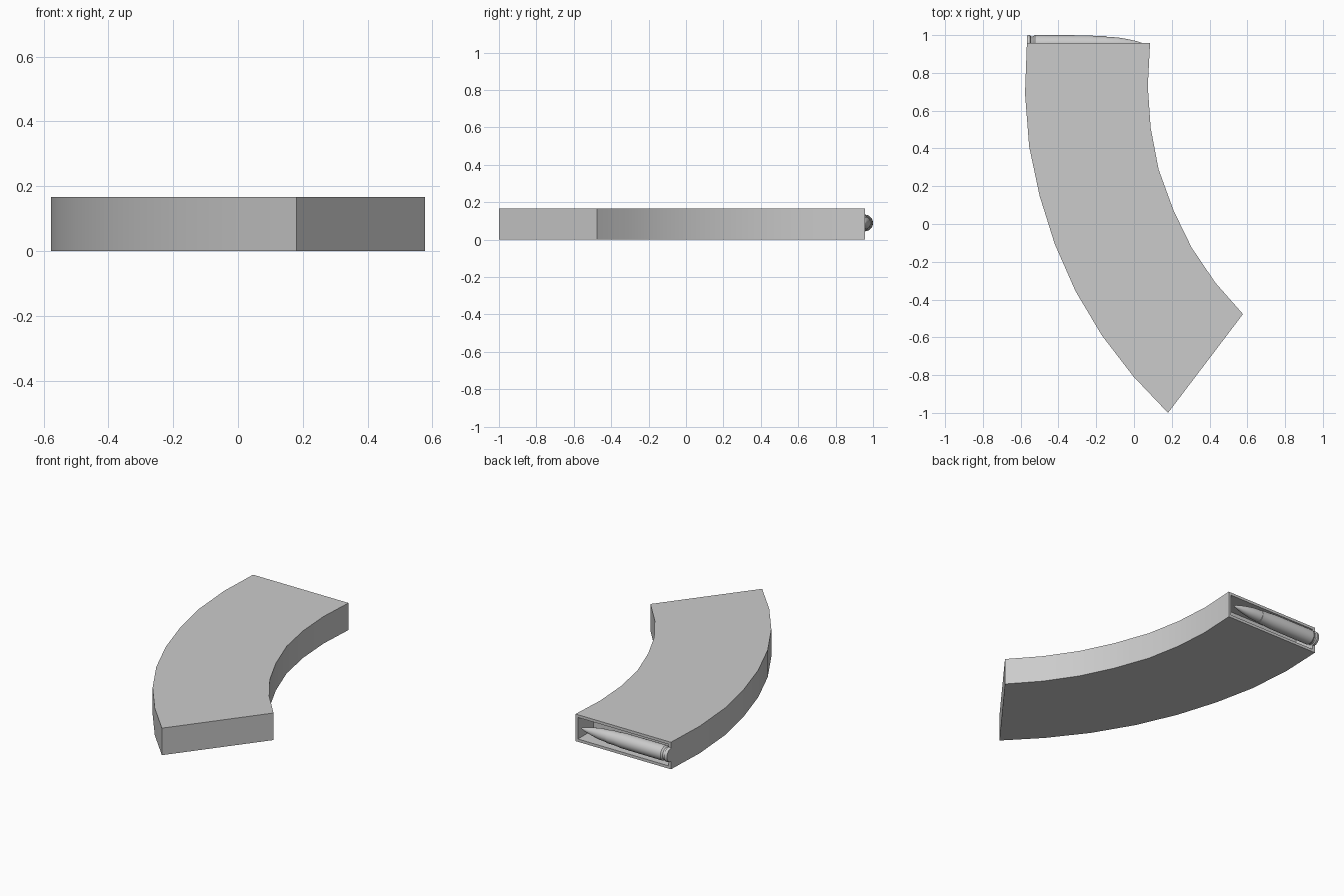
import bpy, bmesh, math
from mathutils import Vector

if "Cube" in bpy.data.objects:
    bpy.data.objects.remove(bpy.data.objects["Cube"])

HEIGHT = 0.167


def finish(bm, name, angle):
    bmesh.ops.recalc_face_normals(bm, faces=bm.faces[:])
    mesh = bpy.data.meshes.new(name)
    bm.to_mesh(mesh)
    bm.free()
    obj = bpy.data.objects.new(name, mesh)
    bpy.context.collection.objects.link(obj)
    bpy.ops.object.select_all(action='DESELECT')
    bpy.context.view_layer.objects.active = obj
    obj.select_set(True)
    bpy.ops.object.shade_smooth_by_angle(angle=math.radians(angle))
    return obj


# Curved casing: plan outline extruded upward, with a recessed open end
outer = [(-0.567, 0.957), (-0.577, 0.69), (-0.555, 0.41), (-0.50, 0.15),
         (-0.42, -0.105), (-0.31, -0.355), (-0.17, -0.59), (-0.005, -0.805), (0.18, -1.0)]
inner = [(0.577, -0.477), (0.43, -0.31), (0.305, -0.125), (0.21, 0.07),
         (0.13, 0.29), (0.088, 0.51), (0.073, 0.73), (0.085, 0.957)]
bm = bmesh.new()
base = bm.faces.new([bm.verts.new((x, y, 0)) for x, y in outer + inner])
ext = bmesh.ops.extrude_face_region(bm, geom=[base], use_keep_orig=True)
top = [g for g in ext["geom"] if isinstance(g, bmesh.types.BMVert)]
bmesh.ops.translate(bm, vec=(0, 0, HEIGHT), verts=top)
bmesh.ops.recalc_face_normals(bm, faces=bm.faces[:])
mouth = max(bm.faces, key=lambda f: f.calc_center_median().y)
bmesh.ops.inset_individual(bm, faces=[mouth], thickness=0.024)
well = bmesh.ops.extrude_discrete_faces(bm, faces=[mouth])["faces"][0]
bmesh.ops.translate(bm, vec=(0, -0.15, 0), verts=well.verts[:])
finish(bm, "curved_casing", 30)

# Cartridge: profile (x, radius) spun around the x axis
profile = [(-0.567, 0), (-0.567, 0.041), (-0.560, 0.045), (-0.550, 0.045), (-0.546, 0.038),
           (-0.535, 0.038), (-0.525, 0.045), (-0.24, 0.044), (-0.20, 0.040),
           (-0.145, 0.039), (-0.145, 0.036), (-0.09, 0.033), (-0.04, 0.025),
           (0.01, 0.014), (0.04, 0.005), (0.047, 0)]
centre = Vector((0, 0.955, 0.089))
bm = bmesh.new()
verts = [bm.verts.new(centre + Vector((x, r, 0))) for x, r in profile]
edges = [bm.edges.new(pair) for pair in zip(verts, verts[1:])]
bmesh.ops.spin(bm, geom=verts + edges, cent=centre, axis=(1, 0, 0),
               angle=2 * math.pi, steps=24, use_duplicate=False)
bmesh.ops.remove_doubles(bm, verts=bm.verts[:], dist=0.0003)
finish(bm, "cartridge", 30)
